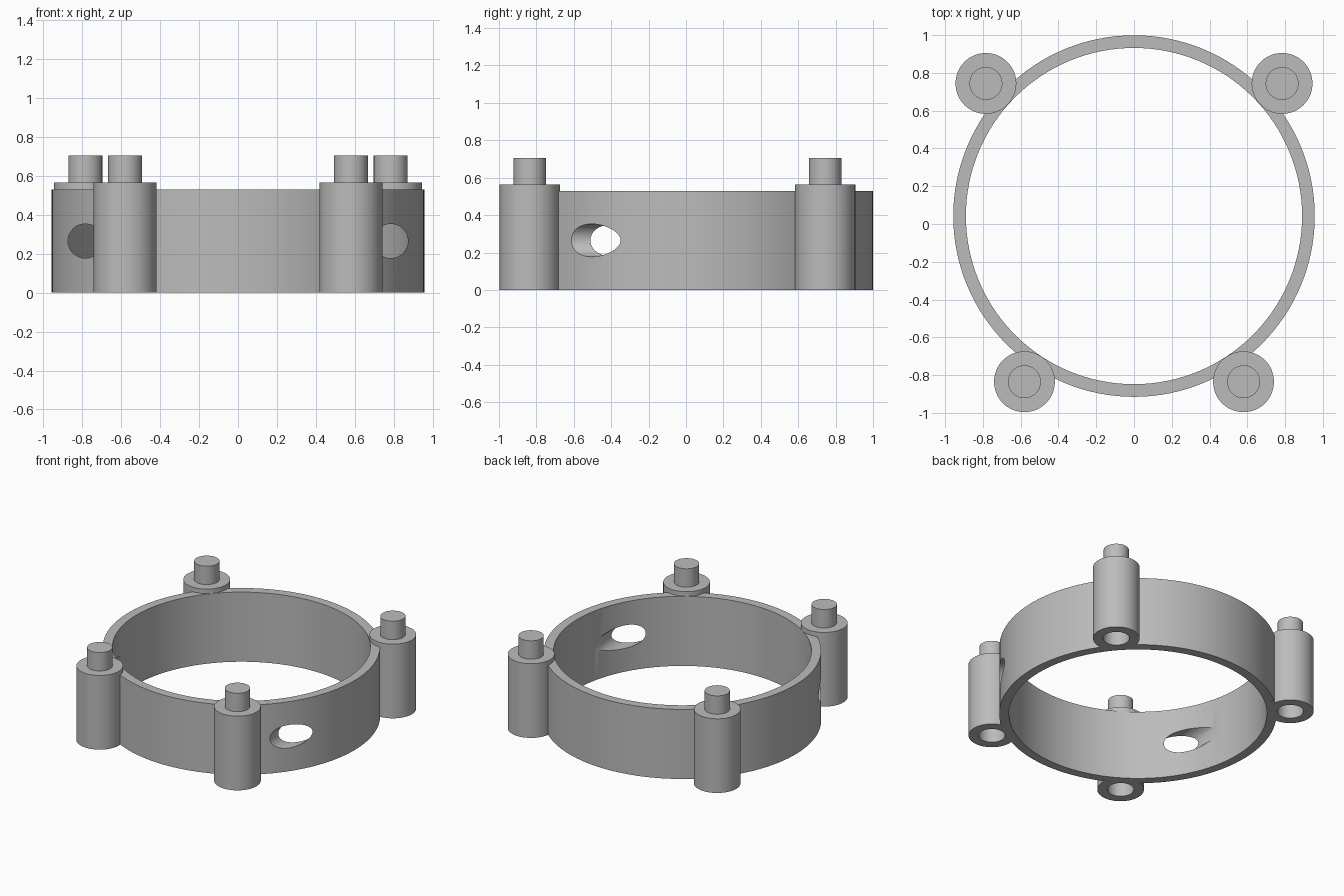
import bpy, bmesh, math

if "Cube" in bpy.data.objects:
    bpy.data.objects.remove(bpy.data.objects["Cube"], do_unlink=True)

grey = bpy.data.materials.new("plain_grey")
grey.use_nodes = True
colour = (0.5, 0.5, 0.5, 1)
grey.diffuse_color = colour
grey.node_tree.nodes["Principled BSDF"].inputs["Base Color"].default_value = colour

RING_Y, OUTER, INNER, RING_TOP = 0.042, 0.957, 0.89, 0.53
POST_R, POST_TOP = 0.161, 0.565
PIN_R, PIN_TOP = 0.087, 0.705
SOCKET_R, SOCKET_DEPTH = 0.091, 0.16
HOLE_X, HOLE_Z, HOLE_R = 0.785, 0.265, 0.088


def lathe(name, profile, centre, steps, closed=False):
    """Spin an (r, z) profile around a vertical axis."""
    bm = bmesh.new()
    verts = [bm.verts.new((r, 0, z)) for r, z in profile]
    pairs = list(zip(verts, verts[1:]))
    if closed:
        pairs.append((verts[-1], verts[0]))
    edges = [bm.edges.new(p) for p in pairs]
    bmesh.ops.spin(bm, geom=verts + edges, cent=(0, 0, 0), axis=(0, 0, 1),
                   angle=math.tau, steps=steps)
    bmesh.ops.remove_doubles(bm, verts=bm.verts, dist=1e-5)
    bmesh.ops.recalc_face_normals(bm, faces=bm.faces)
    mesh = bpy.data.meshes.new(name)
    bm.to_mesh(mesh)
    bm.free()
    mesh.materials.append(grey)
    obj = bpy.data.objects.new(name, mesh)
    obj.location = centre
    bpy.context.collection.objects.link(obj)
    return obj


def smooth(obj):
    bpy.ops.object.select_all(action="DESELECT")
    obj.select_set(True)
    bpy.context.view_layer.objects.active = obj
    bpy.ops.object.shade_smooth_by_angle(angle=math.radians(30))


# Open ring band
ring = lathe("ring_band", [(INNER, 0), (OUTER, 0), (OUTER, RING_TOP), (INNER, RING_TOP)],
             (0, RING_Y, 0), 128, closed=True)

# Front-to-back bores through the front corners of the band
for side, x in (("left", HOLE_X), ("right", -HOLE_X)):
    bpy.ops.mesh.primitive_cylinder_add(vertices=48, radius=HOLE_R, depth=1.1,
                                        location=(x, -0.5, HOLE_Z),
                                        rotation=(math.pi / 2, 0, 0))
    cutter = bpy.context.object
    cutter.name = side + "_bore_cutter"
    cutter.data.materials.append(grey)
    bore = ring.modifiers.new(side + "_bore", "BOOLEAN")
    bore.operation = "DIFFERENCE"
    bore.solver = "EXACT"
    bore.object = cutter
    bpy.context.view_layer.objects.active = ring
    bpy.ops.object.modifier_apply(modifier=bore.name)
    bpy.data.objects.remove(cutter, do_unlink=True)
smooth(ring)

# Corner posts: pin on top, matching socket underneath
post_profile = [(0, SOCKET_DEPTH), (SOCKET_R, SOCKET_DEPTH), (SOCKET_R, 0),
                (POST_R, 0), (POST_R, POST_TOP), (PIN_R, POST_TOP),
                (PIN_R, PIN_TOP), (0, PIN_TOP)]
for end, x, y in (("front", 0.58, -0.835), ("back", 0.784, 0.744)):
    for side, sign in (("left", 1), ("right", -1)):
        smooth(lathe(f"{end}_{side}_post", post_profile, (sign * x, y, 0), 64))
